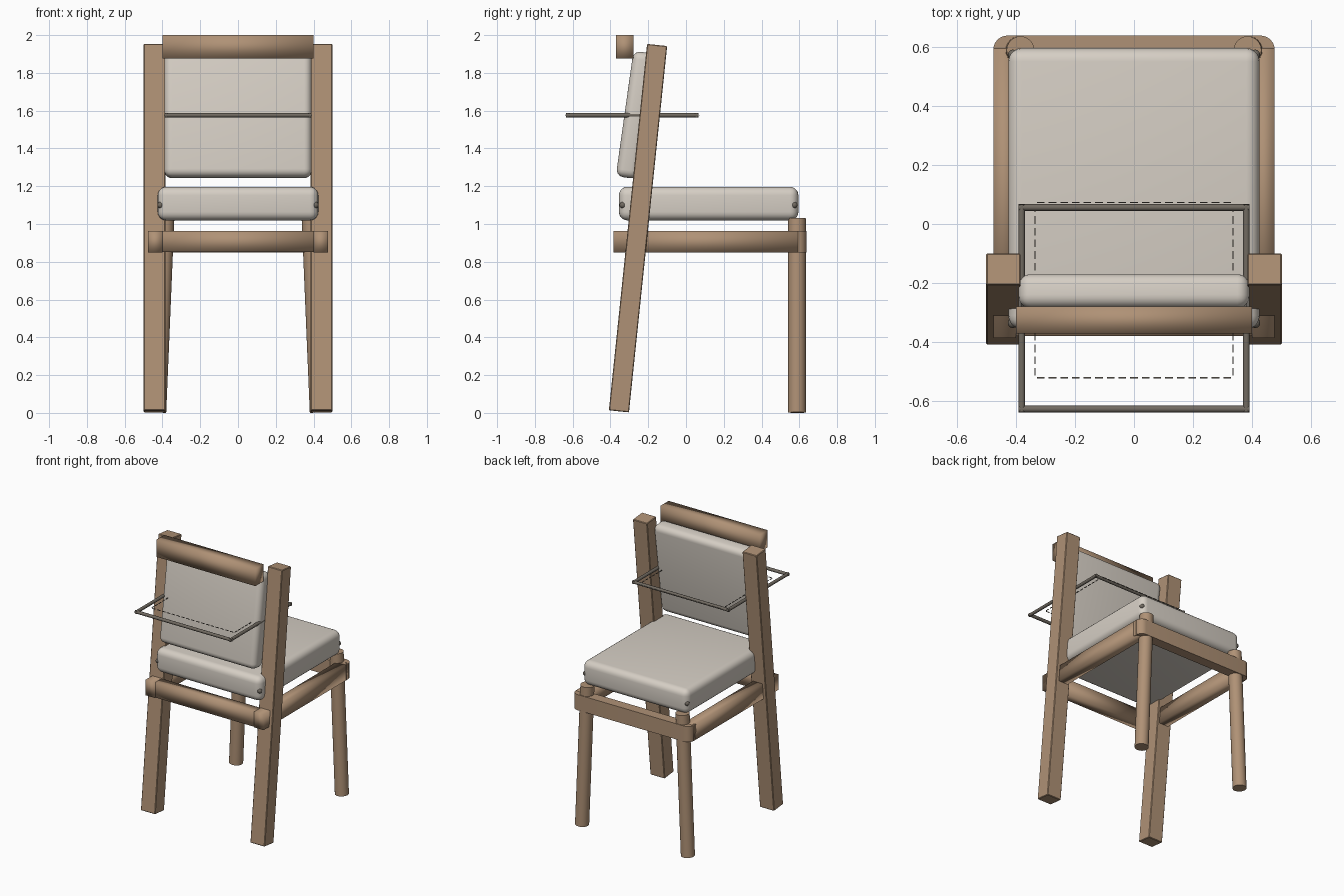
import bpy, bmesh, math
from mathutils import Matrix, Vector

if "Cube" in bpy.data.objects:
    bpy.data.objects.remove(bpy.data.objects["Cube"])


def material(name, rgb):
    m = bpy.data.materials.new(name)
    m.diffuse_color = (*rgb, 1)
    m.use_nodes = True
    m.node_tree.nodes["Principled BSDF"].inputs["Base Color"].default_value = m.diffuse_color
    return m


WOOD = material("warm_wood", (0.43, 0.285, 0.18))
FABRIC = material("cream_fabric", (0.67, 0.62, 0.555))
METAL = material("grey_metal", (0.165, 0.145, 0.12))


def finish(name, bm, mat, smooth=False):
    me = bpy.data.meshes.new(name)
    bm.to_mesh(me)
    bm.free()
    me.materials.append(mat)
    for p in me.polygons:
        p.use_smooth = smooth
    ob = bpy.data.objects.new(name, me)
    bpy.context.collection.objects.link(ob)
    return ob


def box(name, center, size, mat, bevel=0, segments=4, tilt=0, smooth=False, pick=None):
    """Box with optional rounded edges (all, or those chosen by pick) and tilt about x."""
    bm = bmesh.new()
    bmesh.ops.create_cube(bm, size=1)
    bmesh.ops.scale(bm, vec=size, verts=bm.verts)
    if bevel:
        edges = [e for e in bm.edges if pick is None or pick(e)]
        bmesh.ops.bevel(bm, geom=edges, offset=bevel, segments=segments,
                        profile=0.5, affect='EDGES')
    bm.transform(Matrix.Translation(center) @ Matrix.Rotation(tilt, 4, 'X'))
    return finish(name, bm, mat, smooth)


def rod(name, a, b, radius, mat, sides=24):
    """Cylinder between two points."""
    a, b = Vector(a), Vector(b)
    bm = bmesh.new()
    bmesh.ops.create_cone(bm, cap_ends=True, segments=sides, radius1=radius,
                          radius2=radius, depth=(b - a).length)
    rot = (b - a).to_track_quat('Z', 'Y').to_matrix().to_4x4()
    bm.transform(Matrix.Translation((a + b) / 2) @ rot)
    for e in bm.edges:
        e.smooth = not any(len(f.verts) > 4 for f in e.link_faces)
    return finish(name, bm, mat, True)


for side, sx in (("left", -1), ("right", 1)):
    # tilted square back posts
    box(f"back_post_{side}", (sx * 0.442, -0.254, 0.978), (0.116, 0.107, 1.95), WOOD,
        bevel=0.004, segments=1, tilt=-math.radians(5.95))
    # splayed round front legs
    rod(f"front_leg_{side}", (sx * 0.427, 0.588, 0.002), (sx * 0.384, 0.588, 1.03), 0.047, WOOD)
    # side rails
    box(f"side_rail_{side}", (sx * 0.438, 0.104, 0.907), (0.076, 0.978, 0.114), WOOD, smooth=True)
    # round studs on the cushion corners
    for place, y in (("back", -0.335), ("front", 0.573)):
        bm = bmesh.new()
        bmesh.ops.create_uvsphere(bm, u_segments=12, v_segments=8, radius=0.017)
        bm.transform(Matrix.Translation((sx * 0.41, y, 1.1)))
        finish(f"stud_{place}_{side}", bm, METAL, True)

# front rail with rounded outer corners, back rail and top rail
front = box("front_rail", (0, 0.6, 0.907), (0.952, 0.075, 0.114), WOOD, bevel=0.048, segments=6,
            pick=lambda e: all(v.co.y > 0 for v in e.verts)
            and abs(e.verts[0].co.z - e.verts[1].co.z) > 0.05)
box("back_rail", (0, -0.344, 0.907), (0.81, 0.07, 0.112), WOOD, smooth=True)
box("top_rail", (0, -0.325, 1.9375), (0.80, 0.092, 0.125), WOOD, smooth=True)

# cushions
seat = box("seat_cushion", (0, 0.12, 1.108), (0.85, 0.95, 0.178), FABRIC, bevel=0.045, segments=5)
back = box("back_cushion", (0, -0.268, 1.577), (0.78, 0.115, 0.67), FABRIC, bevel=0.04,
           segments=5, tilt=-math.radians(8))
for ob in (front, seat, back):
    bpy.ops.object.select_all(action='DESELECT')
    ob.select_set(True)
    bpy.context.view_layer.objects.active = ob
    bpy.ops.object.shade_smooth_by_angle(angle=math.radians(35))

# rectangular metal hoop around the back cushion
Z = 1.576
X, Y0, Y1, R = 0.38, -0.626, 0.056, 0.0115
for name, sy in (("hoop_back", Y0), ("hoop_front", Y1)):
    rod(name, (-X - 0.01, sy, Z), (X + 0.01, sy, Z), R, METAL, 12)
for name, sx in (("hoop_left", -X), ("hoop_right", X)):
    rod(name, (sx, Y0 - 0.01, Z), (sx, Y1 + 0.01, Z), R, METAL, 12)

# dashed thread inside the hoop
bm = bmesh.new()
TX, TY0, TY1 = 0.335, -0.52, 0.073


def dashes(a, b):
    a, b = Vector(a), Vector(b)
    n = round((b - a).length / 0.04)
    for i in range(n):
        c = a.lerp(b, (i + 0.5) / n)
        along = b - a
        size = [0.026 if abs(along[k]) > 0.1 else 0.004 for k in range(3)]
        bmesh.ops.create_cube(bm, size=1, matrix=Matrix.Translation(c)
                              @ Matrix.Diagonal((*size, 1)))


for y in (TY0, TY1):
    dashes((-TX, y, Z), (TX, y, Z))
for x in (-TX, TX):
    dashes((x, TY0, Z), (x, TY1, Z))
finish("dashed_thread", bm, METAL)
